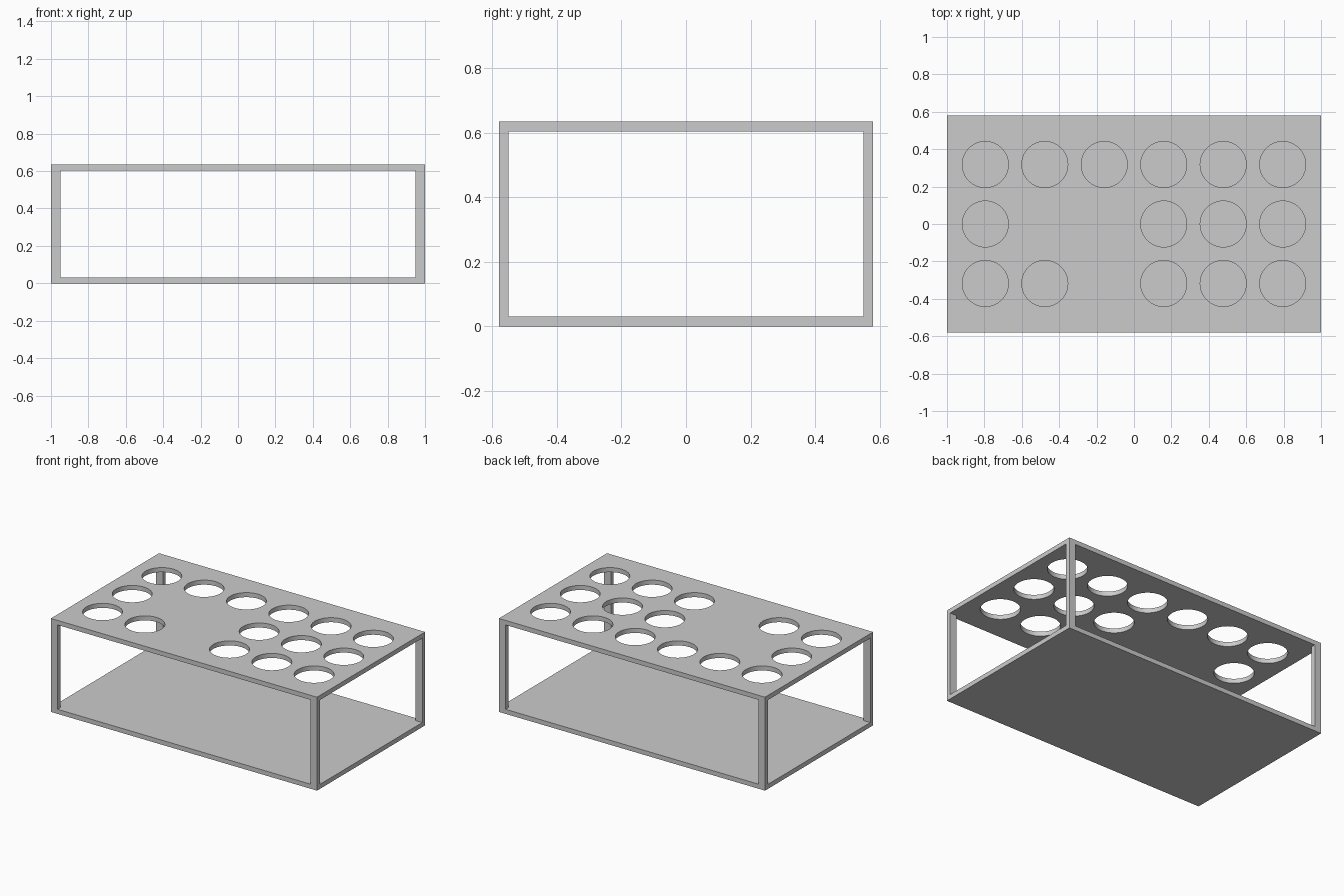
import bpy
import math

if "Cube" in bpy.data.objects:
    bpy.data.objects.remove(bpy.data.objects["Cube"], do_unlink=True)

HALF_X, HALF_Y, HEIGHT = 1.0, 0.58, 0.635
SHEET = 0.031                  # plate thickness
POST_X, POST_Y = 0.05, 0.03    # post section
PITCH, HOLE_RADIUS = 0.318, 0.123

gray = bpy.data.materials.new("plain gray")
gray.use_nodes = True
gray.diffuse_color = (0.6, 0.6, 0.6, 1)
gray.node_tree.nodes["Principled BSDF"].inputs["Base Color"].default_value = (0.6, 0.6, 0.6, 1)


def box(name, center, size):
    bpy.ops.mesh.primitive_cube_add(size=1, location=center)
    obj = bpy.context.object
    obj.name = name
    obj.scale = size
    bpy.ops.object.transform_apply(location=False, rotation=False, scale=True)
    obj.data.materials.append(gray)
    return obj


# Base and top plates
plate = (2 * HALF_X, 2 * HALF_Y, SHEET)
box("base_plate", (0, 0, SHEET / 2), plate)
top = box("top_plate", (0, 0, HEIGHT - SHEET / 2), plate)

# Corner posts between the plates
for sx, side in ((-1, "right"), (1, "left")):
    for sy, end in ((-1, "front"), (1, "back")):
        box(f"{end}_{side}_post",
            (sx * (HALF_X - POST_X / 2), sy * (HALF_Y - POST_Y / 2), HEIGHT / 2),
            (POST_X, POST_Y, HEIGHT - 2 * SHEET))

# Round holes on a six by three grid, with three places left solid
solid = {(1, 1), (2, 1), (2, 0)}
cutters = []
for col in range(6):
    for row in range(3):
        if (col, row) not in solid:
            bpy.ops.mesh.primitive_cylinder_add(
                vertices=64, radius=HOLE_RADIUS, depth=0.2,
                location=((col - 2.5) * PITCH, (row - 1) * PITCH, HEIGHT))
            cutters.append(bpy.context.object)

bpy.ops.object.select_all(action="DESELECT")
for obj in cutters:
    obj.select_set(True)
bpy.context.view_layer.objects.active = cutters[0]
bpy.ops.object.join()
cutter = bpy.context.object
cutter.name = "hole_cutter"
cutter.hide_render = True
cutter.data.materials.append(gray)

cut = top.modifiers.new("holes", "BOOLEAN")
cut.operation = "DIFFERENCE"
cut.solver = "EXACT"
cut.object = cutter

# Apply the cut, drop the cutter and smooth the hole walls
bpy.ops.object.select_all(action="DESELECT")
top.select_set(True)
bpy.context.view_layer.objects.active = top
bpy.ops.object.modifier_apply(modifier=cut.name)
bpy.data.objects.remove(cutter, do_unlink=True)
bpy.ops.object.shade_smooth_by_angle(angle=math.radians(30))
